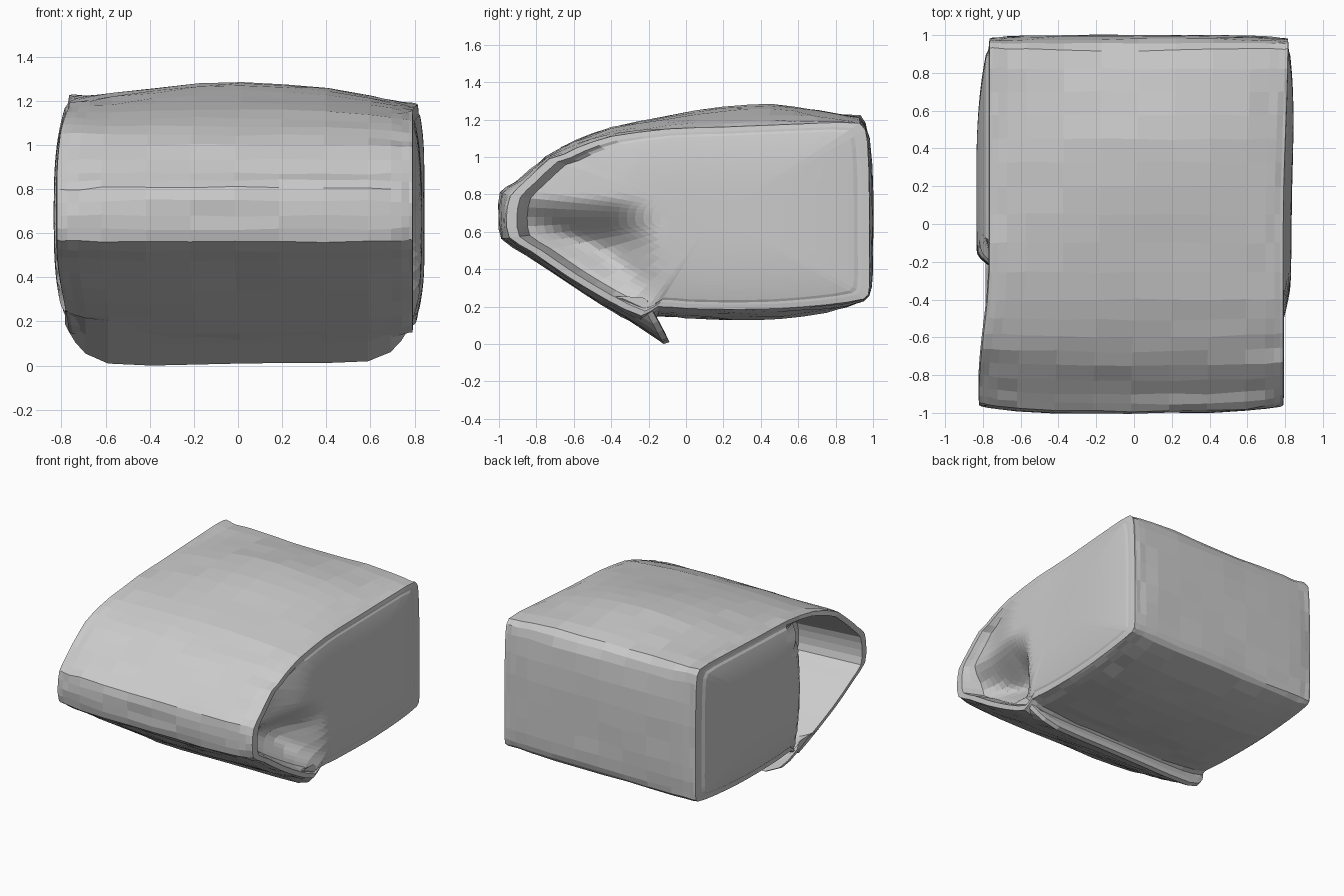
import bpy, bmesh, random
from mathutils import Vector

if "Cube" in bpy.data.objects:
    bpy.data.objects.remove(bpy.data.objects["Cube"])

random.seed(4)

# Side-view outline (y, z) at the middle of the pack, and (y, z) at its two ends
MID = [(-.985, .56), (-1, .68), (-.99, .81), (-.9, .87), (-.75, 1.0), (-.6, 1.085),
       (-.4, 1.16), (-.1, 1.22), (.2, 1.27), (.45, 1.28), (.7, 1.25), (.92, 1.21),
       (.98, 1.1), (1, .8), (1, .5), (.99, .3), (.95, .23), (.75, .17), (.5, .135),
       (.25, .13), (0, .14), (-.15, .15), (-.25, .1), (-.45, .21), (-.65, .34), (-.85, .475)]
END = [(-.945, .57), (-.96, .68), (-.94, .79), (-.86, .87), (-.73, .99), (-.58, 1.07),
       (-.4, 1.13), (-.1, 1.17), (.2, 1.18), (.45, 1.19), (.7, 1.2), (.93, 1.2),
       (.97, 1.1), (.98, .8), (.98, .5), (.98, .3), (.95, .24), (.75, .21), (.5, .19),
       (.25, .185), (0, .19), (-.15, .2), (-.24, .15), (-.43, .24), (-.63, .36), (-.82, .49)]


def smooth(t):
    t = max(0, min(1, t))
    return t * t * (3 - 2 * t)


def dense(pts):
    """Add one spline point between each pair of outline points."""
    out = []
    n = len(pts)
    for i in range(n):
        a, b, c, d = (Vector(pts[(i + k) % n]) for k in (-1, 0, 1, 2))
        out += [b, (b + c) * .5 + (b + c - a - d) * .045]
    return out


def rim_x(side, y):
    if side < 0:
        return -.765 - .055 * smooth((-y - .2) / .7)
    return .79 + .025 * smooth(y)


def panel_x(side, y, z, t):
    """Soft bulge on the end panel, tucked inward behind the front fold."""
    if side < 0:
        bulge = .07 * (1 - t ** 3)
        tuck = .5 * smooth((-.14 - y) / .36)
    else:
        bulge = .045 * (1 - t ** 3)
        above_slope = ((z - .15) + (y + .2) * .565) * .87
        tuck = .06 * smooth((-.3 - y) / .4)
        tuck += (.24 * smooth((-.12 - y) / .3) * smooth((.8 - z) / .3)
                 * (.3 + .7 * smooth(above_slope / .2)))
    return rim_x(side, y) + side * (bulge - tuck)


def finish(name, bm):
    bmesh.ops.recalc_face_normals(bm, faces=bm.faces)
    mesh = bpy.data.meshes.new(name)
    bm.to_mesh(mesh)
    bm.free()
    ob = bpy.data.objects.new(name, mesh)
    bpy.context.collection.objects.link(ob)
    return ob


def bridge(bm, a, b):
    n = len(a)
    for i in range(n):
        j = (i + 1) % n
        bm.faces.new((a[i], a[j], b[j], b[i]))


# Pack body: wrapper lofted across x
bm = bmesh.new()
mid, end = dense(MID), dense(END)
rings = []
STEPS = [-1, -.98, -.94, -.88, -.75, -.5, -.25, 0, .25, .5, .75, .88, .94, .98, 1]
for u in STEPS:
    ring = []
    for m, e in zip(mid, end):
        w = abs(u) ** (2 if m.y > 1 else 5)
        p = m.lerp(e, w)
        left, right = rim_x(-1, p.x), rim_x(1, p.x)
        x = left + (right - left) * (u + 1) / 2
        dz = -.02 * u * w if p.y > 1 else 0
        j = 0 if abs(u) == 1 else .005
        ring.append(bm.verts.new((x, p.x + random.uniform(-j, j),
                                  p.y + dz + random.uniform(-j, j))))
    rings.append(ring)
for a, b in zip(rings, rings[1:]):
    bridge(bm, a, b)

# End panels: concentric rings with a raised rim and a recessed front pocket
centre = Vector((.15, .68))
LEVELS = [.95, .925, .9] + [.86 - .04 * i for i in range(21)]
for side, prev in ((-1, rings[0]), (1, rings[-1])):
    outline = [Vector((v.co.y, v.co.z)) for v in prev]
    for k, t in enumerate(LEVELS):
        ring = []
        for o in outline:
            p = centre.lerp(o, t)
            if k == 0:
                x = rim_x(side, o.x) + side * .004
            else:
                x = panel_x(side, p.x, p.y, t)
                if k == 1:
                    x = (x + rim_x(side, o.x)) / 2
            ring.append(bm.verts.new((x, p.x, p.y)))
        bridge(bm, prev, ring)
        prev = ring
    tip = bm.verts.new((panel_x(side, centre.x, centre.y, 0), *centre))
    for i in range(len(prev)):
        bm.faces.new((prev[i], prev[(i + 1) % len(prev)], tip))
finish("pack_body", bm)

# Lower flap: free edge of the wrapper hanging below the front, rounded at its ends
FLAP = [(-.42, .2), (-.25, .095), (-.115, .01), (-.085, .02), (-.11, .07), (-.17, .145), (-.3, .21)]
bm = bmesh.new()
rings = []
for u in STEPS:
    lift = .18 * abs(u) ** 9 + .015 * (u + 1) * (1 - u * u)
    ring = []
    for y, z in FLAP:
        k = smooth((.3 - z) / .28) * lift
        ring.append(bm.verts.new((u * .785, y - k * .6, z + k)))
    rings.append(ring)
for a, b in zip(rings, rings[1:]):
    bridge(bm, a, b)
bm.faces.new(rings[0])
bm.faces.new(rings[-1])
low = min(v.co.z for v in bm.verts)
for v in bm.verts:
    v.co.z -= low * smooth((.2 - v.co.z) / .18)
low = min(v.co.z for v in bm.verts)
for v in bm.verts:
    v.co.z = max(v.co.z, 0)
finish("lower_flap", bm)
